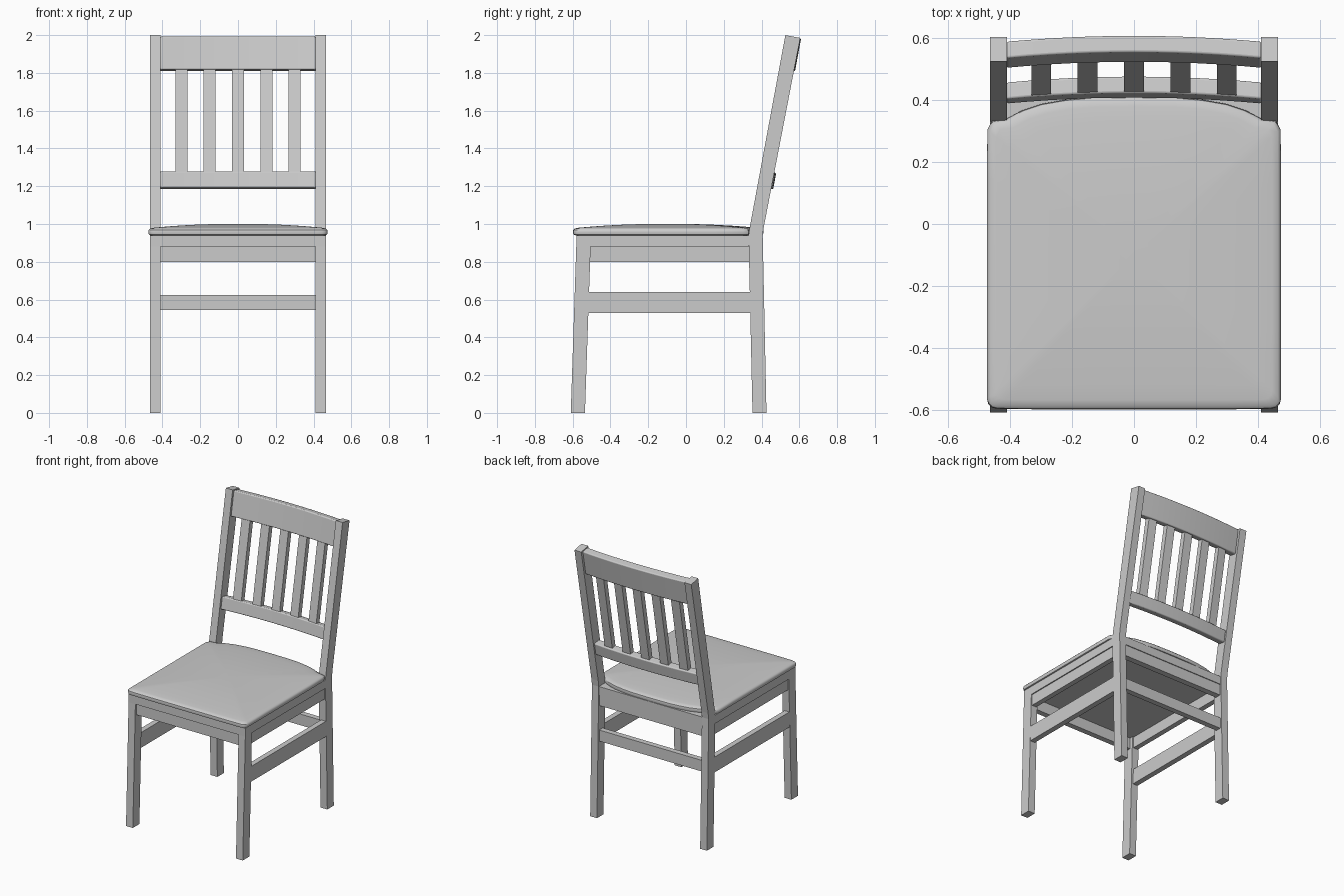
import bpy, bmesh, math

if "Cube" in bpy.data.objects:
    bpy.data.objects.remove(bpy.data.objects["Cube"])

def finish(bm, name, smooth=False, bevel=0.0):
    bmesh.ops.recalc_face_normals(bm, faces=bm.faces)
    me = bpy.data.meshes.new(name)
    bm.to_mesh(me)
    bm.free()
    ob = bpy.data.objects.new(name, me)
    bpy.context.collection.objects.link(ob)
    if bevel:
        m = ob.modifiers.new("bevel", 'BEVEL')
        m.width, m.segments, m.angle_limit = bevel, 3, math.radians(50)
    if smooth:
        bpy.context.view_layer.objects.active = ob
        ob.select_set(True)
        bpy.ops.object.shade_smooth_by_angle(angle=math.radians(35))
        ob.select_set(False)
    return ob

def loft(name, rings, **kw):
    """Join closed rings of points with quads and cap both ends."""
    bm = bmesh.new()
    vs = [[bm.verts.new(p) for p in r] for r in rings]
    n = len(rings[0])
    for a, b in zip(vs, vs[1:]):
        for i in range(n):
            j = (i + 1) % n
            bm.faces.new((a[i], a[j], b[j], b[i]))
    bm.faces.new(vs[0])
    bm.faces.new(vs[-1])
    return finish(bm, name, **kw)

def side_prism(name, yz, x0, x1):
    return loft(name, [[(x, y, z) for y, z in yz] for x in (x0, x1)])

def box(name, x0, x1, y0, y1, z0, z1):
    return side_prism(name, [(y0, z0), (y1, z0), (y1, z1), (y0, z1)], x0, x1)

SLOPE = 0.185
def lean(z):
    """y of the front face of the leaning back posts."""
    return 0.337 + SLOPE * (z - 0.98)

def bow(x):
    return 0.019 * (1 - (x / 0.41) ** 2)

# legs, side stretchers and side aprons, mirrored left and right
for s, tag in ((-1, "left"), (1, "right")):
    x0, x1 = s * 0.411, s * 0.465
    side_prism("front_leg_" + tag, [(-0.61, 0), (-0.535, 0), (-0.505, 0.88), (-0.581, 0.88)], x0, x1)
    side_prism("back_leg_" + tag, [(0.352, 0), (0.426, 0), (0.406, 0.94), (0.412, 0.985), (0.605, 1.985),
                                   (0.526, 2.0), (0.337, 0.98), (0.331, 0.94)], x0, x1)
    side_prism("side_stretcher_" + tag, [(-0.518, 0.53), (0.341, 0.53), (0.338, 0.64), (-0.514, 0.64)],
               s * 0.425, s * 0.464)
    box("side_apron_" + tag, s * 0.42, s * 0.457, -0.507, 0.334, 0.80, 0.88)

# front and back aprons, back stretcher
box("front_apron", -0.412, 0.412, -0.57, -0.53, 0.80, 0.88)
box("back_apron", -0.412, 0.412, 0.355, 0.398, 0.80, 0.88)
box("back_stretcher", -0.412, 0.412, 0.36, 0.40, 0.545, 0.625)

# seat frame, notched around the back posts
half = [(0.465, -0.581), (0.465, 0.332), (0.411, 0.332), (0.411, 0.404)]
outline = half + [(-x, y) for x, y in reversed(half)]
loft("seat_frame", [[(x, y, z) for x, y in outline] for z in (0.88, 0.94)])

# cushioned seat: rounded edge and shallow crown
half = [(0.0, -0.599), (0.15, -0.599), (0.3, -0.599), (0.42, -0.598)]
half += [(0.445 + 0.03 * math.sin(a), -0.567 - 0.03 * math.cos(a))
         for a in (math.radians(d) for d in (0, 30, 60, 90))]
half += [(0.475, -0.35), (0.475, -0.1), (0.475, 0.15), (0.474, 0.305), (0.46, 0.332), (0.415, 0.338),
         (0.36, 0.368), (0.3, 0.388), (0.22, 0.402), (0.14, 0.409), (0.0, 0.411)]
outline = half + [(-x, y) for x, y in reversed(half[1:-1])]
levels = [(0.97, 0.94), (0.993, 0.944), (1.0, 0.957), (0.995, 0.969), (0.98, 0.976)]
levels += [(k, 0.977 + 0.024 * (1 - k ** 2.2)) for k in (0.94, 0.85, 0.7, 0.5, 0.3, 0.1)]
loft("seat", [[(x * k, -0.1 + (y + 0.1) * k, z) for x, y in outline] for k, z in levels], smooth=True)

# bowed back rails
def back_rail(name, z0, z1):
    rings = []
    for i in range(13):
        x = -0.412 + 0.824 * i / 12
        o = 0.012 + bow(x)
        ring = []
        for d, z in ((0, z0), (0.054, z0), (0.054, z1), (0, z1)):
            ring.append((x, lean(z) + o + d, z - SLOPE * d))
        rings.append(ring)
    loft(name, rings, smooth=True, bevel=0.007)

back_rail("top_rail", 1.818, 1.993)
back_rail("lower_rail", 1.193, 1.28)

# five slats following the bow
for i in range(5):
    xc = (i - 2) * 0.15
    rings = []
    for z in (1.26, 1.83):
        ring = []
        for dx, d in ((-0.032, 0), (0.032, 0), (0.032, 0.037), (-0.032, 0.037)):
            ring.append((xc + dx, lean(z) + 0.017 + bow(xc + dx) + d, z))
        rings.append(ring)
    loft(f"back_slat_{i + 1}", rings)
